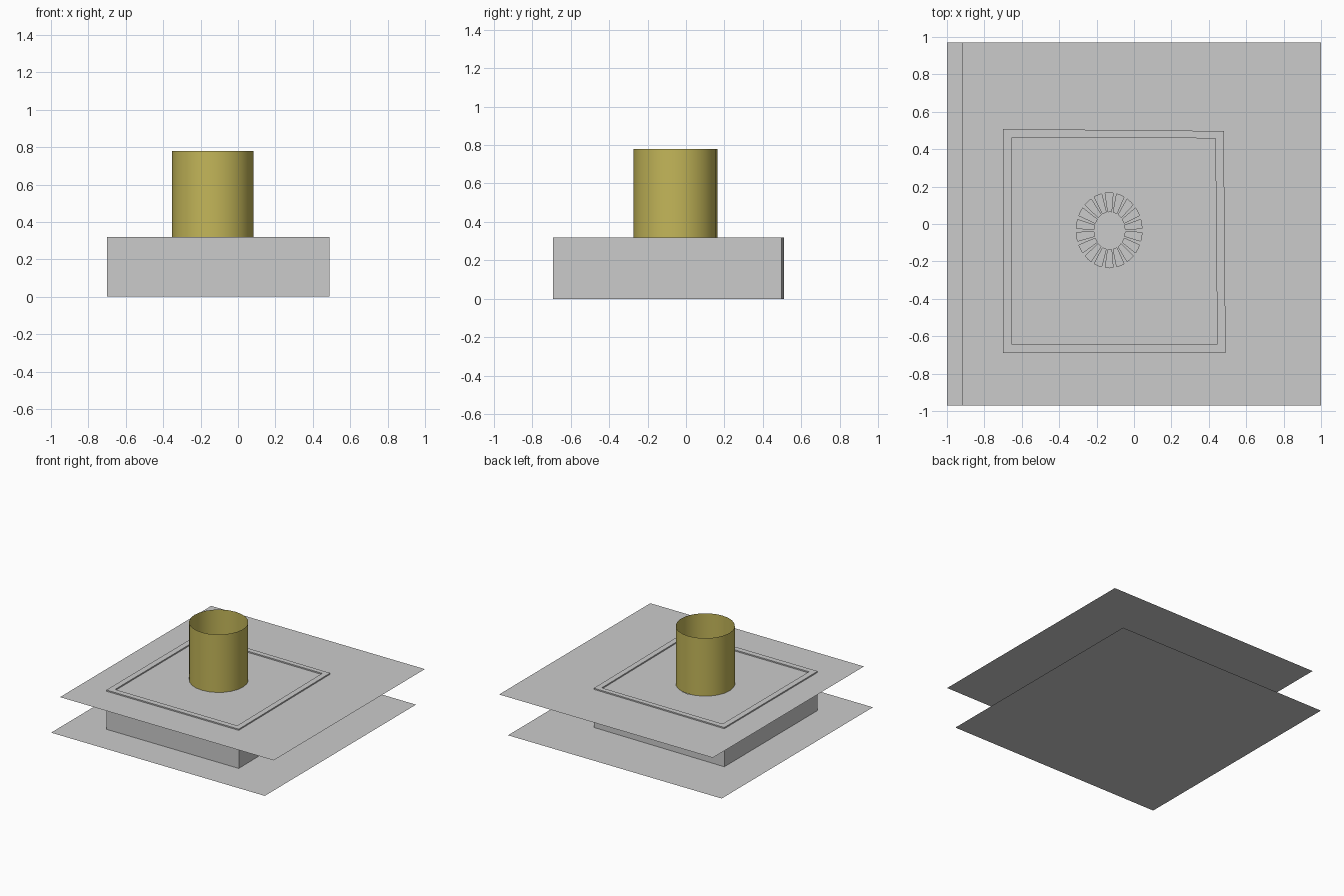
import bpy, bmesh
from math import cos, sin, tau, radians

if "Cube" in bpy.data.objects:
    bpy.data.objects.remove(bpy.data.objects["Cube"])


def finish(name, bm):
    me = bpy.data.meshes.new(name)
    bm.to_mesh(me)
    bm.free()
    ob = bpy.data.objects.new(name, me)
    bpy.context.collection.objects.link(ob)
    return ob


def sheet(name, x0, x1, z, holes=()):
    """Flat rectangular sheet with optional polygon holes."""
    bm = bmesh.new()
    loops = [[(x0, -.97), (x1, -.97), (x1, .97), (x0, .97)], *holes]
    edges = []
    for pts in loops:
        vs = [bm.verts.new((x, y, z)) for x, y in pts]
        edges += [bm.edges.new((vs[i - 1], vs[i])) for i in range(len(vs))]
    bmesh.ops.triangle_fill(bm, edges=edges, use_beauty=True, use_dissolve=False,
                            normal=(0, 0, 1))
    for f in bm.faces:
        f.normal_update()
        if f.normal.z < 0:
            f.normal_flip()
    return finish(name, bm)


# Lower and upper sheets; the upper one has a ring of vent slots
def slot(i, n=18, fill=.68):
    a0, a1 = [(i + .5 + s * fill / 2) * tau / n for s in (-1, 1)]
    mid = (a0 + a1) / 2
    outer = [(-.133 + .176 * cos(a), -.034 + .2 * sin(a)) for a in (a0, mid, a1)]
    inner = [(-.13 + .084 * cos(a), -.036 + .102 * sin(a)) for a in (a1, mid, a0)]
    return outer + inner


sheet("lower_sheet", -1.0, .92, 0)
sheet("upper_sheet", -.92, 1.0, .31, [slot(i) for i in range(18)])

# Thick-walled square frame between the sheets, slightly proud on top
outer = [(-.70, -.69), (.49, -.69), (.48, .497), (-.70, .508)]
inner = [(-.653, -.645), (.445, -.645), (.435, .458), (-.653, .463)]
bm = bmesh.new()
rings = [[bm.verts.new((x, y, z)) for x, y in pts]
         for pts, z in ((outer, .001), (outer, .32), (inner, .32), (inner, .001))]
for k in range(4):
    a, b = rings[k], rings[(k + 1) % 4]
    for i in range(4):
        j = (i + 1) % 4
        bm.faces.new((a[i], a[j], b[j], b[i]))
bmesh.ops.recalc_face_normals(bm, faces=bm.faces)
finish("wall_frame", bm)

# Open duct pipe
bpy.ops.mesh.primitive_cylinder_add(vertices=24, radius=.218, depth=.47,
                                    end_fill_type='NOTHING',
                                    location=(-.135, -.055, .545))
duct = bpy.context.object
duct.name = "duct_pipe"
bpy.ops.object.shade_smooth_by_angle(angle=radians(40))
mat = bpy.data.materials.new("duct_yellow")
mat.diffuse_color = (.55, .47, .1, 1)
mat.use_nodes = True
mat.node_tree.nodes["Principled BSDF"].inputs["Base Color"].default_value = mat.diffuse_color
duct.data.materials.append(mat)
